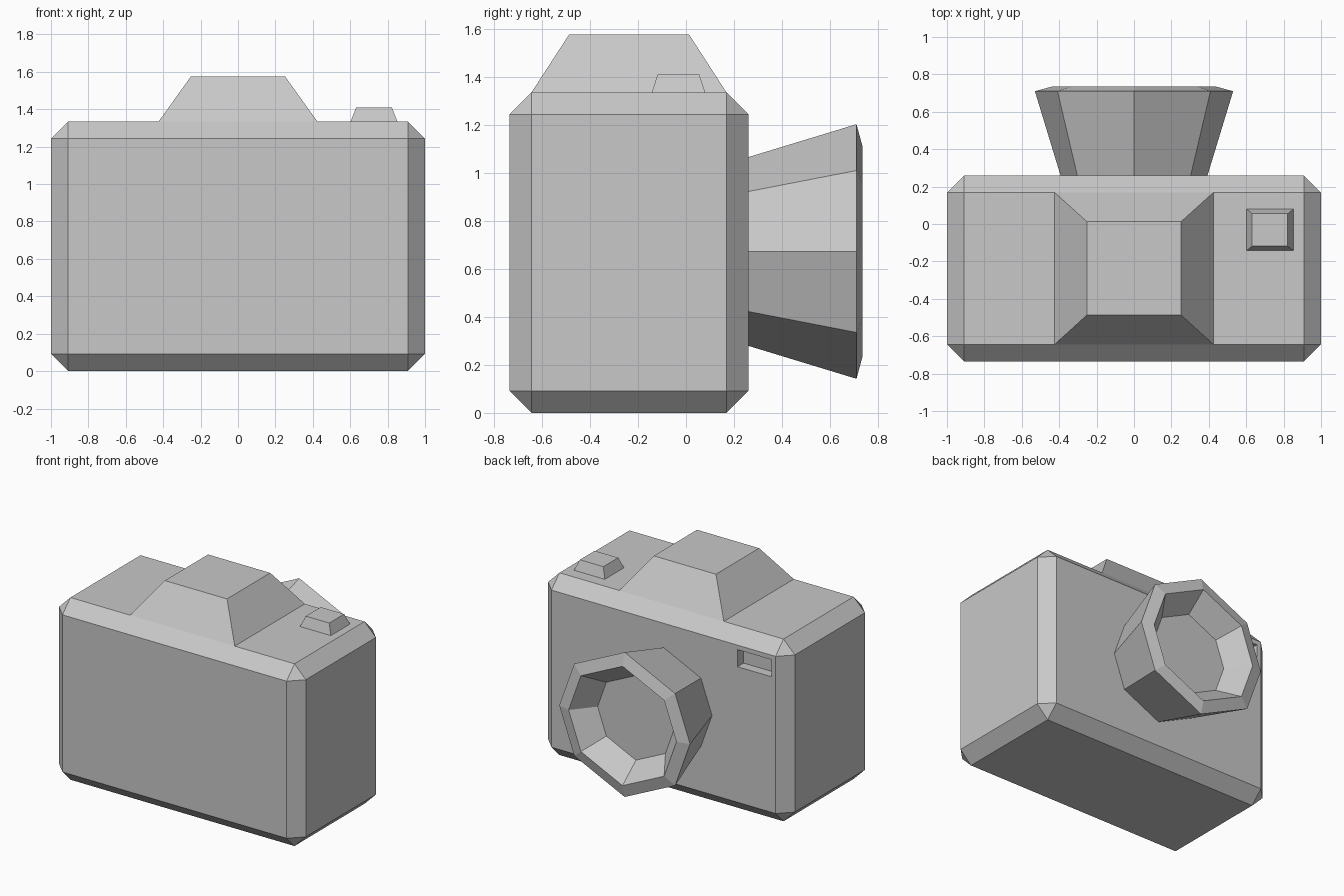
import bpy, bmesh, math

default = bpy.data.objects.get("Cube")
if default:
    bpy.data.objects.remove(default, do_unlink=True)

# Single plain material
grey = bpy.data.materials.new("light_grey")
grey.use_nodes = True
colour = (0.58, 0.58, 0.58, 1)
grey.diffuse_color = colour
grey.node_tree.nodes["Principled BSDF"].inputs["Base Color"].default_value = colour


def finish(bm, name):
    bmesh.ops.recalc_face_normals(bm, faces=bm.faces)
    mesh = bpy.data.meshes.new(name)
    bm.to_mesh(mesh)
    bm.free()
    mesh.materials.append(grey)
    obj = bpy.data.objects.new(name, mesh)
    bpy.context.collection.objects.link(obj)
    return obj


def box(name, x, y, z, bevel=0):
    """Box between (min, max) pairs, with an optional flat chamfer."""
    bm = bmesh.new()
    bmesh.ops.create_cube(bm, size=1)
    for v in bm.verts:
        v.co = [r[0] if c < 0 else r[1] for c, r in zip(v.co, (x, y, z))]
    if bevel:
        bmesh.ops.bevel(bm, geom=bm.edges[:], offset=bevel, segments=1,
                        profile=0.5, affect='EDGES')
    return finish(bm, name)


def loft(name, rings):
    """Skin a list of equal rings and cap only the last one."""
    bm = bmesh.new()
    loops = [[bm.verts.new(p) for p in ring] for ring in rings]
    n = len(rings[0])
    for a, b in zip(loops, loops[1:]):
        for i in range(n):
            j = (i + 1) % n
            bm.faces.new((a[i], a[j], b[j], b[i]))
    bm.faces.new(loops[-1])
    bm.normal_update()
    return finish(bm, name)


def rect(x0, x1, y0, y1, z):
    return [(x0, y0, z), (x1, y0, z), (x1, y1, z), (x0, y1, z)]


# Chamfered body with a small viewfinder recess in the lens side
TOP = 1.335
body = box("body", (-1, 1), (-0.735, 0.26), (0, TOP), 0.092)
cutter = box("viewfinder_cutter", (-0.875, -0.6), (0.19, 0.4), (1.085, 1.21))
cutter.hide_render = True
cut = body.modifiers.new("viewfinder", 'BOOLEAN')
cut.operation = 'DIFFERENCE'
cut.solver = 'EXACT'
cut.object = cutter
bpy.context.view_layer.objects.active = body
bpy.ops.object.modifier_apply(modifier=cut.name)
bpy.data.objects.remove(cutter, do_unlink=True)

# Tapered prism housing and shutter button
loft("prism_housing", [rect(-0.424, 0.424, -0.643, 0.168, TOP),
                       rect(-0.252, 0.252, -0.487, 0.013, 1.575)])
loft("shutter_button", [rect(0.602, 0.852, -0.142, 0.08, TOP),
                        rect(0.632, 0.822, -0.118, 0.055, 1.41)])

# Flared eight-sided lens: barrel, sloped rim, recessed glass
angles = [math.radians(a) for a in (0, 39.5, 90, 140.5, 180, 219.5, 270, 320.5)]
profile = [(0.39, 0.25), (0.53, 0.71), (0.437, 0.735), (0.31, 0.58)]
loft("lens", [[(r * math.cos(a), y, 0.672 + r * math.sin(a)) for a in angles]
              for r, y in profile])
